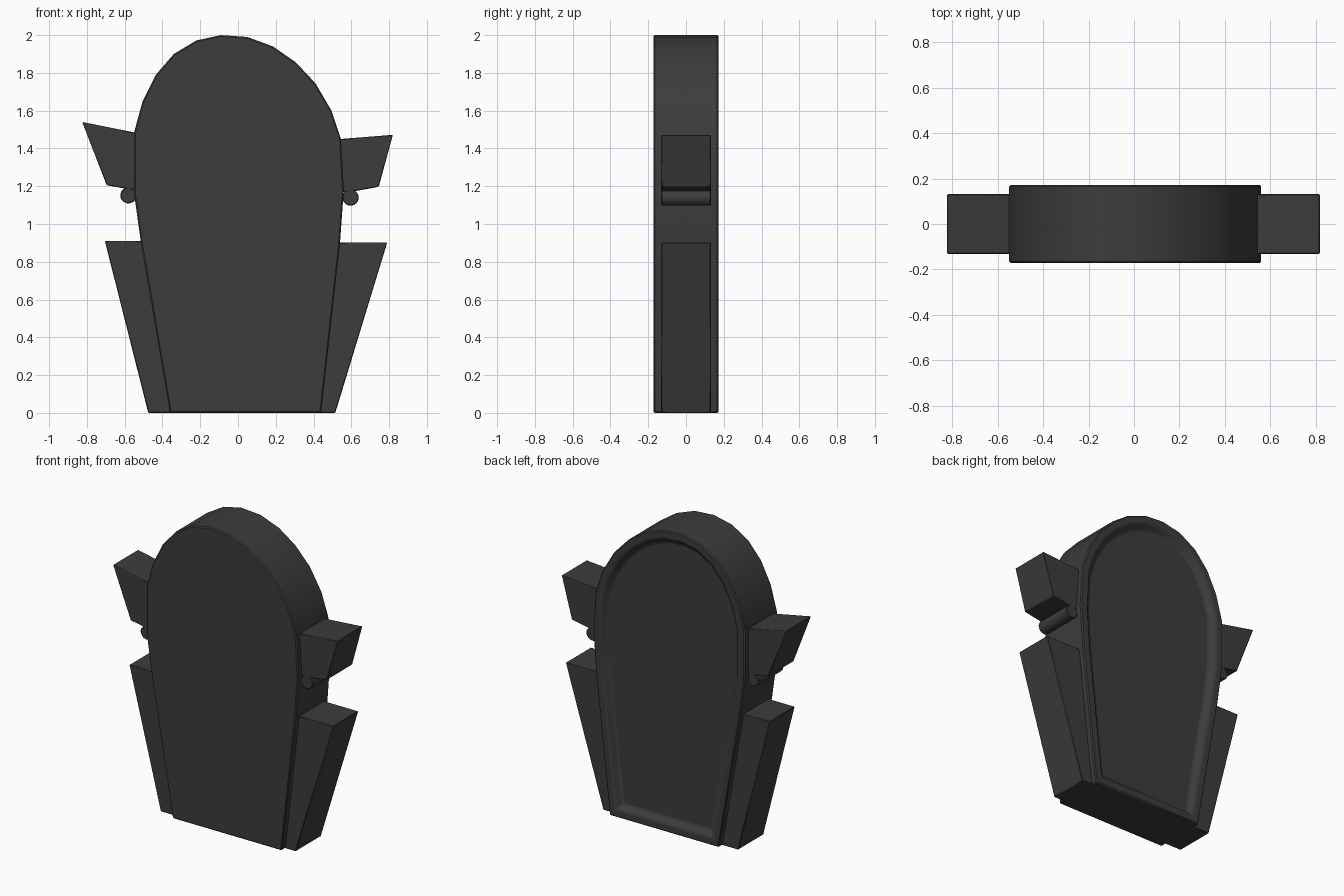
import bpy, bmesh, math

if "Cube" in bpy.data.objects:
    bpy.data.objects.remove(bpy.data.objects["Cube"])

dark = bpy.data.materials.new("dark_grey")
dark.diffuse_color = (0.045, 0.045, 0.045, 1)
dark.use_nodes = True
dark.node_tree.nodes["Principled BSDF"].inputs["Base Color"].default_value = dark.diffuse_color


def finish(obj, bevel):
    obj.data.materials.append(dark)
    mod = obj.modifiers.new("soft_edges", 'BEVEL')
    mod.width, mod.segments = bevel, 1
    mod.limit_method, mod.angle_limit = 'ANGLE', math.radians(40)
    bpy.ops.object.select_all(action='DESELECT')
    obj.select_set(True)
    bpy.context.view_layer.objects.active = obj
    bpy.ops.object.shade_smooth_by_angle(angle=math.radians(30))


def slab(name, outline, y0, y1, bevel=0.004, recess=False):
    """Extrude an x-z outline from y0 (front) to y1 (back)."""
    bm = bmesh.new()
    front = [bm.verts.new((x, y0, z)) for x, z in outline]
    back = [bm.verts.new((x, y1, z)) for x, z in outline]
    bm.faces.new(front)
    rear = bm.faces.new(back[::-1])
    n = len(outline)
    for i in range(n):
        j = (i + 1) % n
        bm.faces.new((front[i], back[i], back[j], front[j]))
    bmesh.ops.recalc_face_normals(bm, faces=bm.faces[:])
    if recess:
        bmesh.ops.inset_region(bm, faces=[rear], thickness=0.05, use_even_offset=True)
        bmesh.ops.inset_region(bm, faces=[rear], thickness=0.035, use_even_offset=True)
        for v in rear.verts:
            v.co.y -= 0.035
    mesh = bpy.data.meshes.new(name)
    bm.to_mesh(mesh)
    bm.free()
    obj = bpy.data.objects.new(name, mesh)
    bpy.context.collection.objects.link(obj)
    finish(obj, bevel)
    return obj


# Main head-shaped plate with a recessed back
head = [(-.36, 0), (.44, 0), (.54, .90), (.56, 1.18), (.545, 1.45), (.495, 1.60),
        (.41, 1.745), (.305, 1.857), (.185, 1.94), (.05, 1.99), (-.09, 2.0),
        (-.22, 1.972), (-.34, 1.90), (-.435, 1.79), (-.505, 1.65), (-.55, 1.485),
        (-.55, 1.16), (-.515, .91)]
slab("head_plate", head, -.172, .172, bevel=0.007, recess=True)

# Flared side panels, sunk slightly into the plate
slab("left_side_panel", [(-.475, 0), (-.33, 0), (-.48, .91), (-.705, .91)], -.132, .132)
slab("right_side_panel", [(.41, 0), (.515, 0), (.79, .902), (.51, .902)], -.132, .132)

# Ears
slab("left_ear", [(-.825, 1.54), (-.695, 1.205), (-.61, 1.19), (-.52, 1.18), (-.52, 1.479)],
     -.132, .132)
slab("right_ear", [(.82, 1.472), (.515, 1.448), (.53, 1.165), (.625, 1.175), (.745, 1.197)],
     -.132, .132)

# Round lobes under the ears
for name, x, z in (("left_ear_lobe", -.58, 1.152), ("right_ear_lobe", .596, 1.14)):
    bpy.ops.mesh.primitive_cylinder_add(vertices=24, radius=.043, depth=.264,
                                        location=(x, 0, z), rotation=(math.pi / 2, 0, 0))
    lobe = bpy.context.object
    lobe.name = name
    finish(lobe, 0.004)
